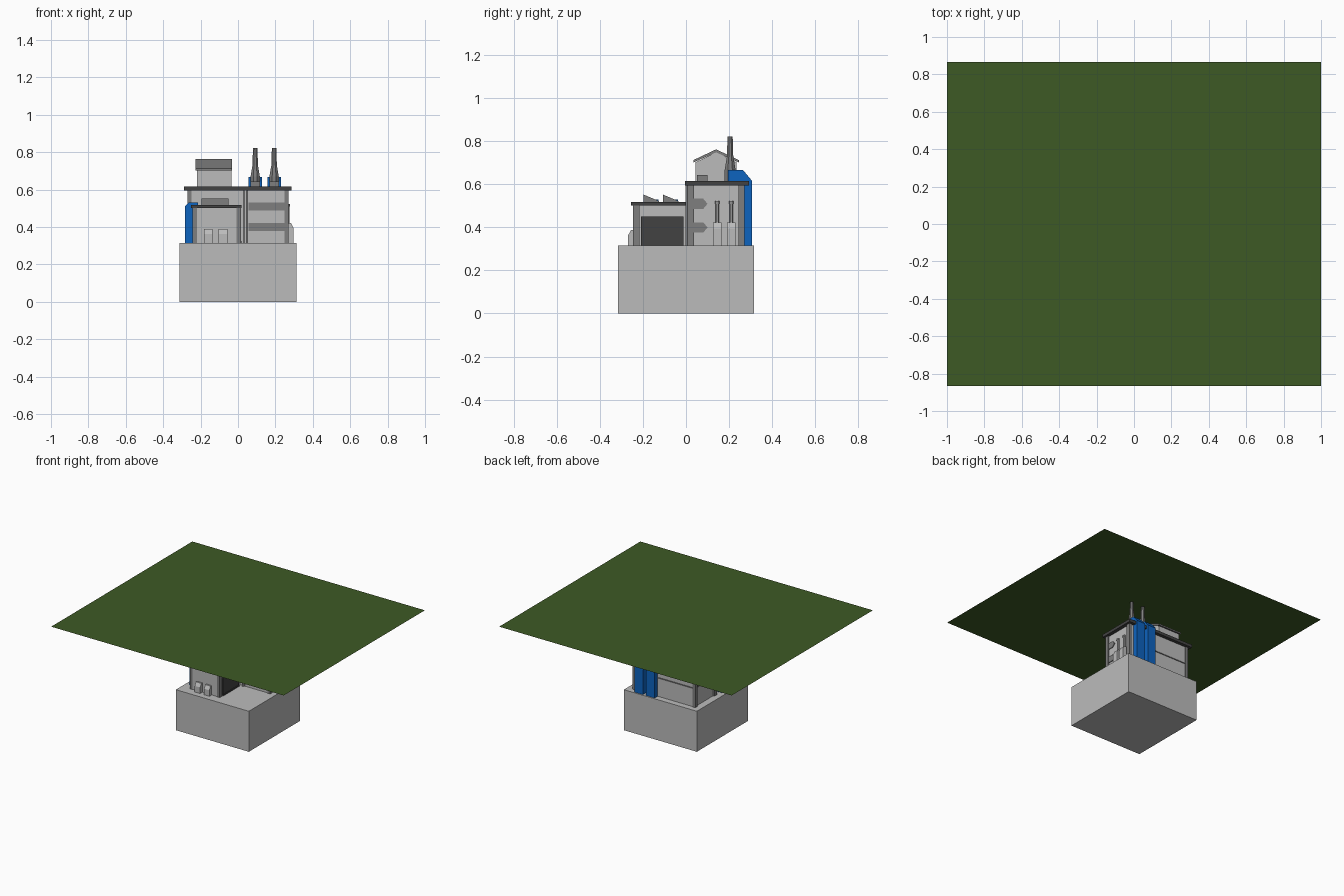
import bpy, bmesh, math
from mathutils import Vector

if "Cube" in bpy.data.objects:
    bpy.data.objects.remove(bpy.data.objects["Cube"])


def material(name, rgb):
    m = bpy.data.materials.new(name)
    m.diffuse_color = (*rgb, 1)
    m.use_nodes = True
    m.node_tree.nodes["Principled BSDF"].inputs["Base Color"].default_value = m.diffuse_color
    return m


LIGHT = material("light grey", (0.50, 0.50, 0.50))
MID = material("mid grey", (0.21, 0.21, 0.21))
DARK = material("dark grey", (0.055, 0.055, 0.055))
BLUE = material("blue", (0.004, 0.125, 0.52))
GREEN = material("grass green", (0.048, 0.102, 0.018))


def finish(name, bm, mat):
    bmesh.ops.recalc_face_normals(bm, faces=bm.faces)
    me = bpy.data.meshes.new(name)
    bm.to_mesh(me)
    bm.free()
    me.materials.append(mat)
    ob = bpy.data.objects.new(name, me)
    bpy.context.collection.objects.link(ob)
    return ob


def prism(name, pts, axis, lo, hi, mat):
    """Extrude a 2D outline along an axis; outline uses the other two axes in order."""
    def place(p, t):
        c = list(p)
        c.insert("xyz".index(axis), t)
        return c
    bm = bmesh.new()
    face = bm.faces.new([bm.verts.new(place(p, lo)) for p in pts])
    new = bmesh.ops.extrude_face_region(bm, geom=[face])["geom"]
    shift = Vector(place((0, 0), hi - lo))
    bmesh.ops.translate(bm, vec=shift, verts=[v for v in new if isinstance(v, bmesh.types.BMVert)])
    return finish(name, bm, mat)


def box(name, x, y, z, mat):
    return prism(name, [(x[0], y[0]), (x[1], y[0]), (x[1], y[1]), (x[0], y[1])], "z", z[0], z[1], mat)


def stack(name, x, y, profile, mat, sides=8):
    """Stacked rings of (radius, height) with a closed top and bottom."""
    bm = bmesh.new()
    rings = []
    for r, z in profile:
        rings.append([bm.verts.new((x + r * math.cos((i + .5) * math.tau / sides),
                                    y + r * math.sin((i + .5) * math.tau / sides), z))
                      for i in range(sides)])
    for a, b in zip(rings, rings[1:]):
        for i in range(sides):
            j = (i + 1) % sides
            bm.faces.new((a[i], a[j], b[j], b[i]))
    bm.faces.new(rings[0])
    bm.faces.new(rings[-1])
    return finish(name, bm, mat)


# Flat grass sheet and foundation block
bm = bmesh.new()
bm.faces.new([bm.verts.new((x, y, 0.832)) for x, y in
              ((-1, -.867), (1, -.867), (1, .867), (-1, .867))])
finish("grass_sheet", bm, GREEN)
G = 0.315
box("foundation", (-.314, .314), (-.315, .315), (0, G), LIGHT)

# Main hall with corner pillars and overhanging roof
box("main_hall", (-.26, .26), (.012, .268), (G, .60), LIGHT)
for x in (-.26, .26):
    for y in (.022, .258):
        box("main_pillar", (x - .011, x + .011), (y - .015, y + .015), (G, .597), MID)
box("main_roof", (-.29, .287), (-.005, .293), (.594, .617), DARK)
# Wall ledges on the back and left
box("back_ledge", (-.25, .05), (.266, .273), (.455, .463), MID)
box("left_ledge", (-.265, -.258), (.037, .243), (.455, .463), MID)

# Wrapped window bands on the front and right walls
for z in (.40, .51):
    box("front_window", (.057, .249), (.006, .014), (z - .021, z + .021), MID)
    prism("side_window", [(.037, z - .024), (.08, z - .024), (.10, z),
                          (.08, z + .024), (.037, z + .024)], "x", .258, .266, MID)

# Front drainpipe
stack("front_pipe", .04, .008, [(.011, G), (.011, .595)], LIGHT)

# Tanks with thin pipes on the right wall
for y in (.145, .21):
    prism("side_tank", [(.258, G), (.297, G), (.297, .395), (.283, .422), (.258, .422)],
          "y", y - .02, y + .02, LIGHT).name = "side_tank"
    stack("side_pipe", .268, y, [(.009, .42), (.009, .51), (.012, .51), (.012, .522)], LIGHT)

# Rooftop shed with gable roof
prism("roof_shed", [(.045, .615), (.235, .615), (.235, .703), (.14, .75), (.045, .703)],
      "x", -.22, -.036, LIGHT)
prism("shed_roof", [(.034, .702), (.14, .749), (.246, .702), (.246, .713), (.14, .763), (.034, .713)],
      "x", -.226, -.031, MID)

# Blue ducts running up the back, chimneys and roof vents
for x in (.092, .193):
    prism("back_duct", [(.26, G), (.306, G), (.306, .618), (.266, .666), (.195, .666),
                        (.195, .61), (.26, .61)], "x", x - .036, x + .036, BLUE)
    stack("chimney", x, .205, [(.027, .612), (.027, .67), (.016, .73), (.013, .822)], MID)
    box("roof_vent", (x - .025, x + .025), (.05, .10), (.612, .643), MID)

# Front annex with pillars and roof
box("annex", (-.235, .008), (-.242, .02), (G, .51), LIGHT)
for x in (-.231, .004):
    box("annex_pillar", (x - .011, x + .011), (-.247, -.217), (G, .507), MID)
box("annex_roof", (-.252, .02), (-.255, .005), (.502, .518), DARK)

# Large shutter door on the right of the annex
box("door_shutter", (.005, .016), (-.21, -.012), (G, .45), DARK)
box("door_sill", (.005, .02), (-.21, -.012), (G, .325), DARK)

# Sawtooth skylights and blue ducts on the left of the annex
for y in (-.198, -.108):
    prism("skylight", [(y, .515), (y + .072, .515), (y + .072, .523), (y, .553)],
          "x", -.195, -.05, MID)
    prism("side_duct", [(-.23, G), (-.283, G), (-.283, .51), (-.262, .531), (-.215, .531),
                        (-.215, .512), (-.23, .512)], "y", y + .005, y + .07, BLUE)

# Cabinets in front of the annex
for x in (-.16, -.08):
    prism("cabinet", [(-.24, G), (-.27, G), (-.27, .362), (-.255, .388), (-.24, .388)],
          "x", x - .023, x + .023, LIGHT)
